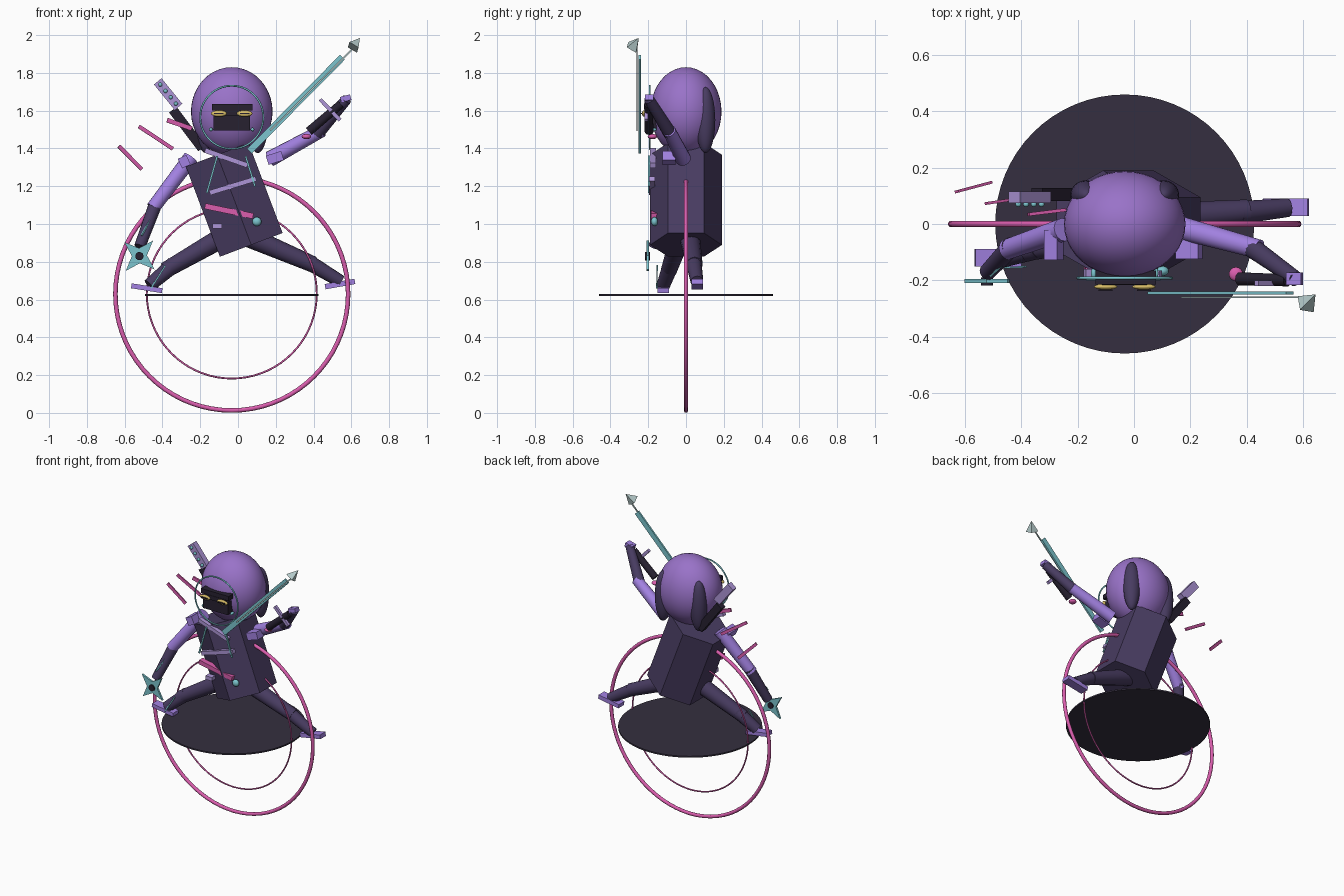
import bpy, bmesh
from math import sin, cos, pi, radians
from mathutils import Vector, Matrix

if "Cube" in bpy.data.objects:
    bpy.data.objects.remove(bpy.data.objects["Cube"])

COLORS = {
    "purple": (0.32, 0.17, 0.58), "violet": (0.36, 0.22, 0.75), "lilac": (0.42, 0.30, 0.68),
    "dark": (0.065, 0.045, 0.12), "black": (0.02, 0.015, 0.03), "disc": (0.035, 0.028, 0.05),
    "pink": (0.70, 0.11, 0.42), "teal": (0.20, 0.56, 0.62), "yellow": (0.70, 0.52, 0.14),
    "steel": (0.45, 0.58, 0.58),
}
MATS = {}
for key, rgb in COLORS.items():
    MATS[key] = bpy.data.materials.new(key)
    MATS[key].diffuse_color = (*rgb, 1)


def finish(name, bm, color, angle=None):
    bmesh.ops.recalc_face_normals(bm, faces=bm.faces)
    me = bpy.data.meshes.new(name)
    bm.to_mesh(me)
    bm.free()
    me.materials.append(MATS[color])
    if angle:
        for p in me.polygons:
            p.use_smooth = True
        me.set_sharp_from_angle(angle=radians(angle))
    ob = bpy.data.objects.new(name, me)
    bpy.context.collection.objects.link(ob)
    return ob


def along(p, q):
    """Matrix with local z running from p to q, local y in the vertical plane."""
    p, q = Vector(p), Vector(q)
    rot = (q - p).to_track_quat('Z', 'Y').to_matrix().to_4x4()
    return Matrix.Translation((p + q) / 2) @ rot, (q - p).length


def bar(name, p, q, width, thick, color):
    m, length = along(p, q)
    bm = bmesh.new()
    bmesh.ops.create_cube(bm, size=1, matrix=m @ Matrix.Diagonal((thick, width, length, 1)))
    return finish(name, bm, color)


def box(name, c, size, color, tilt=0):
    bm = bmesh.new()
    m = Matrix.Translation(c) @ Matrix.Rotation(radians(-tilt), 4, 'Y')
    bmesh.ops.create_cube(bm, size=1, matrix=m @ Matrix.Diagonal((*size, 1)))
    return finish(name, bm, color)


def limb(name, p, q, r1, r2, color, seg=14):
    m, length = along(p, q)
    bm = bmesh.new()
    bmesh.ops.create_cone(bm, cap_ends=True, segments=seg, radius1=r1, radius2=r2,
                          depth=length, matrix=m)
    return finish(name, bm, color, 35)


def ball(name, c, r, color, seg=32):
    bm = bmesh.new()
    m = Matrix.Translation(c) @ Matrix.Diagonal((*r, 1))
    bmesh.ops.create_uvsphere(bm, u_segments=seg, v_segments=seg // 2, radius=1, matrix=m)
    return finish(name, bm, color, 60)


def prism(name, pts, depth, m, color):
    bm = bmesh.new()
    f = bm.faces.new([bm.verts.new((x, y, -depth / 2)) for x, y in pts])
    ext = bmesh.ops.extrude_face_region(bm, geom=[f])
    bmesh.ops.translate(bm, vec=(0, 0, depth),
                        verts=[v for v in ext["geom"] if isinstance(v, bmesh.types.BMVert)])
    bm.transform(m)
    return finish(name, bm, color)


def ring(name, c, R, r, color):
    bpy.ops.mesh.primitive_torus_add(location=c, rotation=(pi / 2, 0, 0), major_radius=R,
                                     minor_radius=r, major_segments=72, minor_segments=10)
    ob = bpy.context.object
    ob.name = name
    ob.data.materials.append(MATS[color])
    for p in ob.data.polygons:
        p.use_smooth = True


CX = -0.033

# Base disc and the two upright rings
limb("base_disc", (CX, 0, 0.62), (CX, 0, 0.63), 0.46, 0.46, "disc", 64)
ring("outer_ring", (CX, 0, 0.629), 0.616, 0.012, "pink")
ring("inner_ring", (CX, 0, 0.632), 0.450, 0.005, "pink")

# Leaning six-sided torso
hexagon = [(0.205 * sin(k * pi / 3), 0.19 * cos(k * pi / 3)) for k in range(6)]
prism("torso", hexagon, 0.51,
      Matrix.Translation((-0.02, 0, 1.128)) @ Matrix.Rotation(radians(-20.7), 4, 'Y'), "dark")

# Head with dark hood patches
ball("head", (CX, 0, 1.595), (0.216, 0.188, 0.235), "purple", 40)
for s in (-1, 1):
    ball("hood_patch", (CX + s * 0.138, 0.103, 1.55), (0.055, 0.052, 0.175), "dark")

# Face: visor plates, eyes and halo ring
box("face_plate", (-0.033, -0.18, 1.54), (0.195, 0.05, 0.09), "black")
box("brow_plate", (-0.03, -0.19, 1.618), (0.215, 0.05, 0.032), "black")
box("mask_plate", (-0.033, -0.19, 1.59), (0.16, 0.055, 0.03), "black")
for s in (-1, 1):
    ball("eye", (CX + s * 0.068, -0.223, 1.585), (0.042, 0.01, 0.017), "yellow", 16)
    box("eye_slit", (CX + s * 0.068, -0.235, 1.585), (0.05, 0.006, 0.007), "black")
    ball("halo_pin", (CX + s * 0.11, -0.175, 1.5), (0.01, 0.02, 0.01), "teal", 12)
ring("face_halo", (CX, -0.192, 1.565), 0.167, 0.005, "teal")

# Arms
limb("left_upper_arm", (-0.25, -0.02, 1.35), (-0.45, -0.09, 1.085), 0.042, 0.037, "violet")
limb("left_forearm", (-0.435, -0.08, 1.11), (-0.52, -0.17, 0.88), 0.036, 0.03, "dark")
box("left_shoulder_pad", (-0.285, -0.075, 1.33), (0.05, 0.105, 0.055), "violet", 25)
limb("right_upper_arm", (0.17, -0.015, 1.345), (0.445, -0.09, 1.495), 0.042, 0.035, "violet")
limb("right_forearm", (0.42, -0.085, 1.48), (0.575, -0.195, 1.66), 0.036, 0.028, "dark")
box("right_shoulder_pad", (0.195, -0.09, 1.35), (0.085, 0.07, 0.05), "violet", 18)
box("right_hand", (0.57, -0.195, 1.665), (0.055, 0.045, 0.03), "violet", 15)
bar("forearm_line", (-0.455, -0.135, 1.04), (-0.51, -0.185, 0.94), 0.008, 0.008, "teal")

# Legs and feet
limb("left_thigh", (-0.08, -0.03, 0.93), (-0.385, -0.09, 0.755), 0.055, 0.043, "dark")
limb("left_shin", (-0.34, -0.08, 0.785), (-0.47, -0.12, 0.675), 0.044, 0.036, "dark")
box("left_foot", (-0.483, -0.12, 0.66), (0.165, 0.062, 0.026), "violet", -9)
bar("shin_line", (-0.385, -0.152, 0.78), (-0.46, -0.155, 0.66), 0.008, 0.006, "teal")
limb("right_thigh", (0.06, 0.02, 0.93), (0.40, 0.045, 0.785), 0.055, 0.043, "dark")
limb("right_shin", (0.37, 0.04, 0.80), (0.545, 0.058, 0.695), 0.042, 0.034, "dark")
box("right_foot", (0.54, 0.06, 0.682), (0.16, 0.062, 0.028), "violet", 10)

# Chest straps and belt
bar("upper_strap", (-0.175, -0.175, 1.39), (0.05, -0.175, 1.31), 0.026, 0.03, "lilac")
bar("lower_strap", (-0.15, -0.18, 1.165), (0.095, -0.18, 1.24), 0.026, 0.03, "lilac")
bar("left_cord", (-0.11, -0.195, 1.36), (-0.165, -0.195, 1.165), 0.01, 0.01, "teal")
bar("right_cord", (0.04, -0.195, 1.36), (0.09, -0.195, 1.20), 0.01, 0.01, "teal")
bar("belt", (-0.175, -0.165, 1.095), (0.08, -0.165, 1.042), 0.03, 0.04, "pink")
ball("belt_gem", (0.10, -0.167, 1.013), (0.024, 0.018, 0.024), "teal", 16)
box("belt_tag", (-0.11, -0.15, 0.99), (0.05, 0.04, 0.026), "lilac")

# Throwing star
star = []
for k in range(8):
    r = 0.108 if k % 2 == 0 else 0.04
    a = radians(48) + k * pi / 4
    star.append((r * cos(a), r * sin(a)))
prism("throwing_star", star, 0.014,
      Matrix.Translation((-0.522, -0.203, 0.832)) @ Matrix.Rotation(pi / 2, 4, 'X'), "teal")
limb("star_hub", (-0.522, -0.218, 0.83), (-0.522, -0.19, 0.83), 0.022, 0.022, "black")

# Long blade with core line and pyramid tip
bar("long_blade", (0.06, -0.245, 1.385), (0.553, -0.245, 1.883), 0.036, 0.012, "teal")
bar("blade_core", (0.17, -0.26, 1.495), (0.605, -0.26, 1.925), 0.009, 0.006, "steel")
limb("blade_tip", (0.61, -0.285, 1.935), (0.645, -0.25, 1.985), 0.04, 0.0, "steel", 4)

# Dagger held in the raised hand
limb("dagger_grip", (0.375, -0.195, 1.49), (0.545, -0.2, 1.635), 0.024, 0.022, "black")
ball("dagger_pommel", (0.362, -0.178, 1.463), (0.025, 0.025, 0.014), "pink", 16)
bar("dagger_guard", (0.435, -0.21, 1.66), (0.54, -0.21, 1.55), 0.02, 0.02, "lilac")

# Sword hilt on the back with studs
bar("back_hilt_dark", (-0.345, 0.105, 1.605), (-0.19, 0.105, 1.40), 0.05, 0.045, "black")
bar("back_hilt_light", (-0.425, 0.095, 1.755), (-0.315, 0.095, 1.62), 0.052, 0.04, "lilac")
for k in range(4):
    t = (k + 0.5) / 4
    ball("hilt_stud", (-0.425 + 0.11 * t, 0.07, 1.755 - 0.135 * t), (0.011, 0.01, 0.011),
         "teal", 10)

# Flying ribbon streaks
bar("ribbon_far", (-0.63, 0.115, 1.412), (-0.51, 0.147, 1.29), 0.02, 0.01, "pink")
bar("ribbon_mid", (-0.525, 0.073, 1.517), (-0.345, 0.1, 1.398), 0.02, 0.01, "pink")
bar("ribbon_near", (-0.375, 0.034, 1.55), (-0.245, 0.05, 1.505), 0.024, 0.012, "pink")

for m in bpy.data.materials:
    if m.users and not m.is_grease_pencil:
        m.use_nodes = True
        m.node_tree.nodes["Principled BSDF"].inputs["Base Color"].default_value = m.diffuse_color
